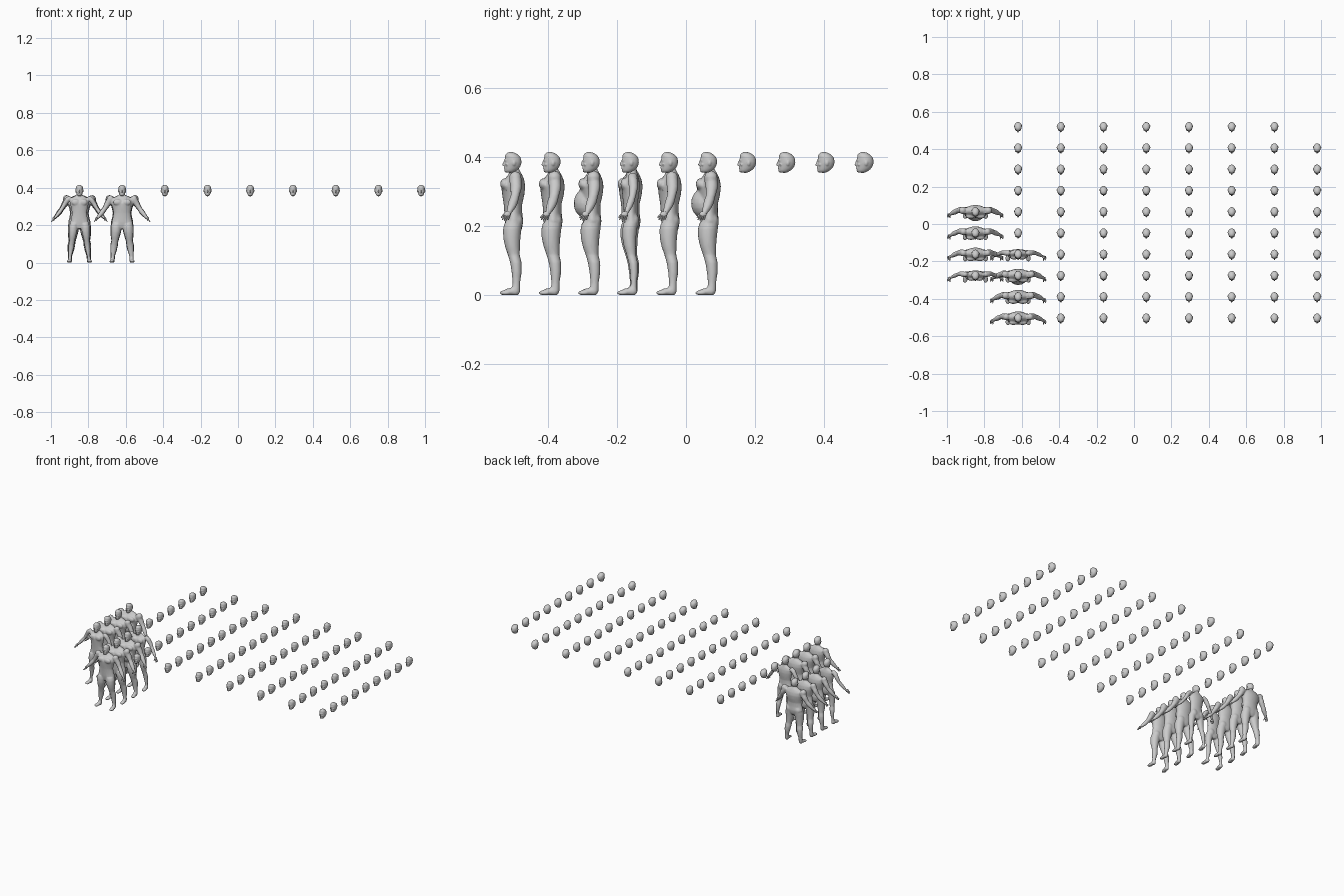
import bpy, bmesh, math
from mathutils import Vector, Matrix

Y_AXIS = Vector((0, 1, 0))


def loft(bm, sections, seg=20):
    """Closed tube through (x, y, z, rx, ry) sections."""
    pts = [Vector(s[:3]) for s in sections]
    t = (pts[-1] - pts[0]).normalized()
    u = Y_AXIS.cross(t).normalized()
    v = t.cross(u)
    rings = []
    for p, s in zip(pts, sections):
        rings.append([bm.verts.new(p + u * s[3] * math.cos(a) + v * s[4] * math.sin(a))
                      for a in (2 * math.pi * i / seg for i in range(seg))])
    for a, b in zip(rings, rings[1:]):
        for i in range(seg):
            j = (i + 1) % seg
            bm.faces.new((a[i], a[j], b[j], b[i]))
    bm.faces.new(rings[0][::-1])
    bm.faces.new(rings[-1])


def blob(bm, centre, radii):
    m = Matrix.Translation(centre) @ Matrix.Diagonal((*radii, 1))
    bmesh.ops.create_uvsphere(bm, u_segments=16, v_segments=10, radius=1, matrix=m)


def to_mesh(bm, name, voxel=None, smooth=3, budget=1000):
    """Fuse the overlapping volumes into one smooth skin of limited size."""
    bmesh.ops.recalc_face_normals(bm, faces=bm.faces)
    me = bpy.data.meshes.new(name)
    bm.to_mesh(me)
    bm.free()
    if voxel:
        tmp = bpy.data.objects.new("fuse_helper", me)
        bpy.context.collection.objects.link(tmp)
        r = tmp.modifiers.new("fuse", 'REMESH')
        r.mode, r.voxel_size = 'VOXEL', voxel
        s = tmp.modifiers.new("soften", 'SMOOTH')
        s.factor, s.iterations = 0.5, smooth
        dg = bpy.context.evaluated_depsgraph_get()
        count = 2 * len(tmp.evaluated_get(dg).data.polygons)
        tmp.modifiers.new("thin_out", 'DECIMATE').ratio = min(1, budget / count)
        dg = bpy.context.evaluated_depsgraph_get()
        me = bpy.data.meshes.new_from_object(tmp.evaluated_get(dg))
        bpy.data.objects.remove(tmp)
        me.name = name
    for v in me.vertices:
        v.co.z = max(v.co.z, 0)
    for p in me.polygons:
        p.use_smooth = True
    return me


def place(name, me, x, y):
    ob = bpy.data.objects.new(name, me)
    ob.location = (x, y, 0)
    bpy.context.collection.objects.link(ob)


def head_mesh():
    bm = bmesh.new()
    # skull and jaw
    loft(bm, [(0, y, z, rx, ry) for z, y, rx, ry in [
        (.356, -.014, .007, .008), (.361, -.009, .0125, .0145), (.370, -.003, .0165, .020),
        (.380, .000, .019, .024), (.390, .002, .020, .025), (.400, .002, .0195, .0245),
        (.407, .003, .016, .020), (.4115, .003, .010, .013), (.414, .003, .004, .005)]])
    # brow, nose, lips, chin, ears
    blob(bm, (0, -.0185, .3915), (.013, .0055, .003))
    blob(bm, (0, -.0235, .383), (.0026, .0045, .008))
    blob(bm, (0, -.025, .3785), (.0045, .005, .0035))
    blob(bm, (0, -.0205, .369), (.0075, .005, .0035))
    blob(bm, (0, -.018, .360), (.007, .006, .004))
    for s in (-1, 1):
        blob(bm, (s * .0195, .004, .383), (.0028, .005, .0075))
        blob(bm, (s * .010, -.016, .3785), (.006, .005, .004))
    return to_mesh(bm, "head", .0022, 2, 1300)


def body_mesh(w, d, m, belly):
    bm = bmesh.new()
    # torso and neck
    loft(bm, [(0, y, z, rx * w, ry * d) for z, y, rx, ry in [
        (.180, .003, .024, .018), (.195, .004, .048, .024), (.215, .004, .056, .027),
        (.240, .002, .050, .026), (.265, .001, .046, .027), (.290, .002, .051, .032),
        (.315, .002, .058, .035), (.335, .005, .057, .029), (.349, .008, .042, .020),
        (.360, .007, .020, .015)]], 28)
    loft(bm, [(0, .009, .335, .017, .017), (0, .005, .357, .0145, .0155), (0, .003, .375, .013, .014)])
    if belly:
        blob(bm, (0, -.011, .266), (.047, belly, .045))
    for s in (-1, 1):
        # chest, shoulder and seat muscles
        blob(bm, (s * .024 * w, -.023 * d, .322), (.025 * w, .013 * d, .017))
        blob(bm, (s * .064 * w, .008, .341), (.018 * m, .018 * m, .018 * m))
        blob(bm, (s * .026 * w, .013, .214), (.025 * w, .018 * d, .024))
        # arm
        loft(bm, [(s * x, y, z, r * m, r * m * 1.05) for x, y, z, r in [
            (.052, .008, .347, .015), (.066, .008, .333, .0175), (.080, .010, .311, .0155),
            (.094, .007, .287, .0120), (.106, .002, .270, .0130), (.117, -.003, .256, .0115),
            (.129, -.009, .242, .0080), (.137, -.013, .234, .0070)]])
        # leg
        loft(bm, [(s * x, y, z, rx * m, ry * m) for x, y, z, rx, ry in [
            (.029, .002, .210, .026, .026), (.032, -.001, .190, .0285, .027),
            (.034, -.002, .165, .0265, .025), (.037, .000, .140, .0225, .0215),
            (.039, .004, .115, .0175, .0170), (.043, .010, .092, .0190, .0165),
            (.046, .012, .065, .0160, .0145), (.050, .011, .035, .0105, .0110),
            (.051, .010, .010, .0110, .0120)]])
        # heel and toes
        blob(bm, (s * .051, .006, .011), (.012, .016, .014))
        blob(bm, (s * .053, -.009, .009), (.012, .018, .010))
        blob(bm, (s * .055, -.020, .006), (.0135, .018, .0075))
    return to_mesh(bm, "body", .0036, 3, 9000)


def hands_mesh():
    bm = bmesh.new()
    for s in (-1, 1):
        blob(bm, (s * .1375, -.0155, .2335), (.0065, .0105, .0095))
        # four fingers fanned front to back
        for i in range(4):
            k = i - 1.5
            tip = .0015 * abs(k)
            loft(bm, [(s * .139, -.016 + k * .0045, .231, .0024, .0024),
                      (s * .146, -.019 + k * .0055, .223, .0024, .0024),
                      (s * (.151 - tip), -.021 + k * .006, .216 + tip, .0014, .0014)], 8)
        # thumb
        loft(bm, [(s * .135, -.020, .236, .0030, .0030), (s * .135, -.028, .230, .0027, .0027),
                  (s * .136, -.033, .224, .0016, .0016)], 8)
    return to_mesh(bm, "hands")


# build types: width, depth, limb thickness, belly depth
AVERAGE = (1.0, 1.0, 1.0, 0)
MUSCULAR = (1.06, 1.03, 1.08, 0)
HEAVY = (1.08, 1.0, 1.08, .039)
THIN = (.86, .76, .80, 0)
meshes = {k: body_mesh(*k) for k in (AVERAGE, MUSCULAR, HEAVY, THIN)}
head, hands = head_mesh(), hands_mesh()

bodies = {(1, 0): AVERAGE, (1, 1): MUSCULAR, (1, 2): HEAVY, (1, 3): THIN,
          (0, 2): THIN, (0, 3): AVERAGE, (0, 4): AVERAGE, (0, 5): HEAVY}

# grid of heads, the first eight with bodies
rows = {0: range(2, 6), 8: range(9)}
for col in range(9):
    for row in rows.get(col, range(10)):
        x, y = -.848 + .2284 * col, -.504 + .1137 * row
        tag = f"{col}_{row}"
        place("head_" + tag, head, x, y)
        if (col, row) in bodies:
            place("body_" + tag, meshes[bodies[col, row]], x, y)
            place("hands_" + tag, hands, x, y)
